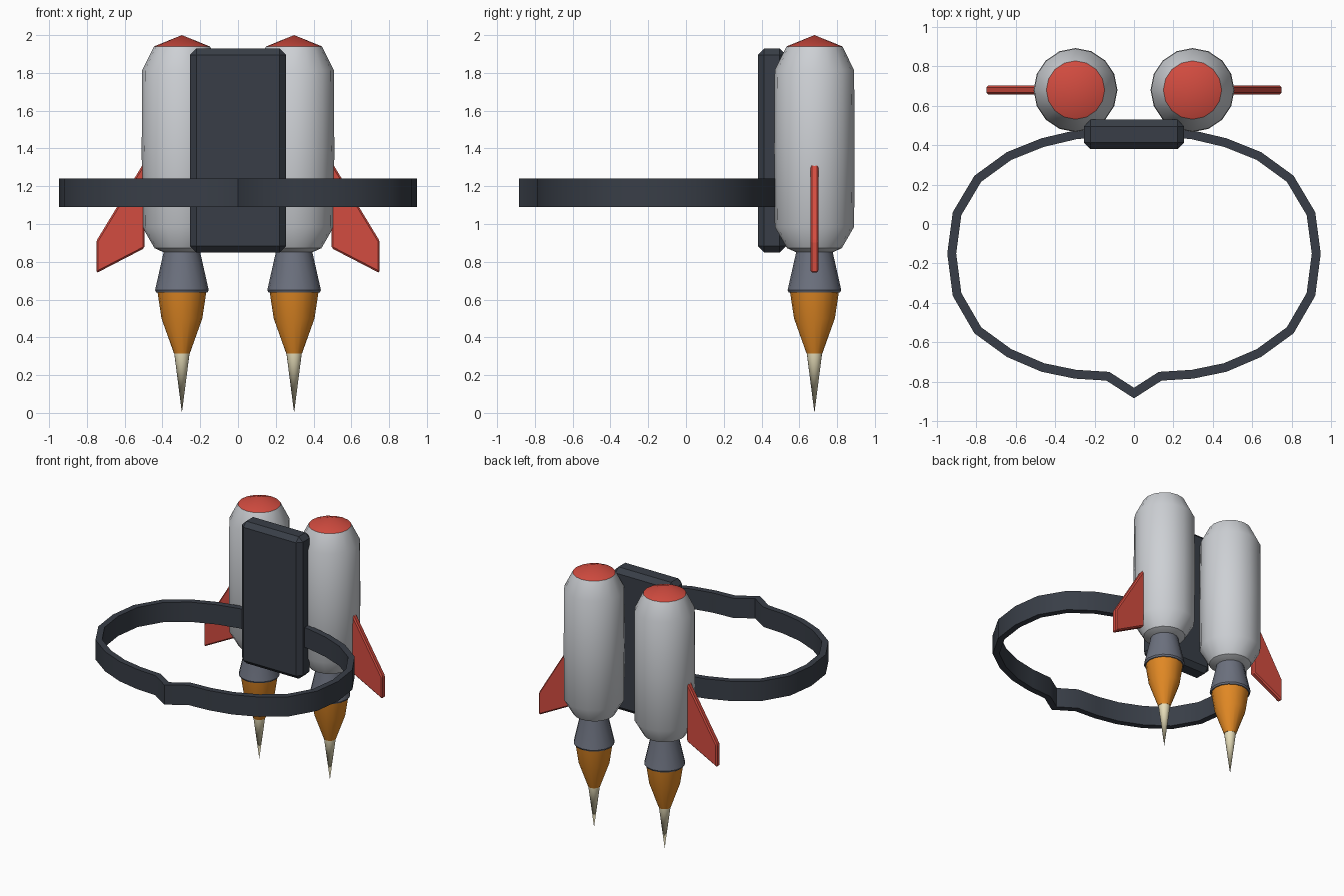
import bpy, bmesh, math

if "Cube" in bpy.data.objects:
    bpy.data.objects.remove(bpy.data.objects["Cube"])


def material(name, rgb):
    m = bpy.data.materials.new(name)
    m.diffuse_color = (*rgb, 1)
    m.use_nodes = True
    m.node_tree.nodes["Principled BSDF"].inputs["Base Color"].default_value = m.diffuse_color
    return m


WHITE = material("light grey shell", (0.61, 0.63, 0.66))
RED = material("red", (0.65, 0.072, 0.051))
DARK = material("charcoal", (0.04, 0.048, 0.063))
STEEL = material("steel grey", (0.15, 0.165, 0.21))
ORANGE = material("orange flame", (0.76, 0.25, 0.018))
CREAM = material("cream flame", (0.80, 0.73, 0.49))


def finish(name, bm, mats, angle=35, bevel=0):
    bmesh.ops.recalc_face_normals(bm, faces=bm.faces)
    me = bpy.data.meshes.new(name)
    bm.to_mesh(me)
    bm.free()
    ob = bpy.data.objects.new(name, me)
    bpy.context.collection.objects.link(ob)
    for m in mats:
        me.materials.append(m)
    if bevel:
        mod = ob.modifiers.new("bevel", 'BEVEL')
        mod.width = bevel
        mod.segments = 1
    if angle:
        bpy.ops.object.select_all(action='DESELECT')
        ob.select_set(True)
        bpy.context.view_layer.objects.active = ob
        bpy.ops.object.shade_smooth_by_angle(angle=math.radians(angle))
    return ob


def lathe(name, profile, cx, cy, mats, sides=16, cap_above=None):
    """Revolve (radius, z) points, a zero radius makes a tip."""
    bm = bmesh.new()
    rings = []
    for r, z in profile:
        n = 1 if r == 0 else sides
        rings.append([bm.verts.new((cx + r * math.cos(math.tau * i / sides),
                                    cy + r * math.sin(math.tau * i / sides), z))
                      for i in range(n)])
    for a, b in zip(rings, rings[1:]):
        for i in range(sides):
            j = (i + 1) % sides
            quad = [a[i % len(a)], a[j % len(a)], b[j % len(b)], b[i % len(b)]]
            bm.faces.new(list(dict.fromkeys(quad)))
    for ring in (rings[0], rings[-1]):
        if len(ring) > 1:
            bm.faces.new(ring)
    if cap_above:
        for f in bm.faces:
            f.material_index = int(f.calc_center_median().z > cap_above)
    return finish(name, bm, mats)


TX, TY = 0.297, 0.68
for side, s in (("left", -1), ("right", 1)):
    x = s * TX
    # tank with red nose cap
    lathe(side + "_tank",
          [(0.085, 0.845), (0.145, 0.872), (0.21, 0.985), (0.213, 1.4),
           (0.21, 1.815), (0.148, 1.94), (0, 2.0)],
          x, TY, [WHITE, RED], cap_above=1.945)
    # engine nozzle
    lathe(side + "_nozzle",
          [(0.096, 0.86), (0.098, 0.845), (0.142, 0.65), (0.136, 0.638)],
          x, TY, [STEEL])
    # outer flame and pale tip
    lathe(side + "_flame",
          [(0.13, 0.645), (0.108, 0.5), (0.042, 0.315)], x, TY, [ORANGE])
    lathe(side + "_flame_tip", [(0.041, 0.33), (0.04, 0.31), (0, 0.0)], x, TY, [CREAM])

    # swept fin
    bm = bmesh.new()
    outline = [(0.495, 1.33), (0.495, 0.872), (0.75, 0.74), (0.75, 0.91)]
    face = bm.faces.new([bm.verts.new((s * px, TY - 0.022, pz)) for px, pz in outline])
    ext = bmesh.ops.extrude_face_region(bm, geom=[face])
    bmesh.ops.translate(bm, vec=(0, 0.044, 0),
                        verts=[v for v in ext["geom"] if isinstance(v, bmesh.types.BMVert)])
    finish(side + "_fin", bm, [RED], angle=0, bevel=0.009)

# back plate
bm = bmesh.new()
bmesh.ops.create_cube(bm, size=1)
bmesh.ops.scale(bm, vec=(0.51, 0.15, 1.08), verts=bm.verts)
bmesh.ops.translate(bm, vec=(0, 0.455, 1.39), verts=bm.verts)
finish("back_plate", bm, [DARK], angle=0, bevel=0.034)

# belt: right half of the outer loop, mirrored, with a pointed buckle at the front
half = [(0.14, -0.795), (0.30, -0.785), (0.47, -0.75), (0.645, -0.675),
        (0.81, -0.555), (0.92, -0.365), (0.948, -0.15), (0.92, 0.06),
        (0.81, 0.245), (0.645, 0.365), (0.47, 0.435), (0.30, 0.475), (0.14, 0.49)]
outer = [(0, -0.885)] + half + [(-px, py) for px, py in reversed(half)]
n = len(outer)
inner = []
for i, (px, py) in enumerate(outer):
    (ax, ay), (bx, by) = outer[i - 1], outer[(i + 1) % n]
    # mitred inset of 0.045 along the corner bisector
    d1 = math.atan2(py - ay, px - ax)
    d2 = math.atan2(by - py, bx - px)
    turn = (d2 - d1 + math.pi) % math.tau - math.pi
    normal = d1 + turn / 2 + math.pi / 2
    w = 0.045 / math.cos(turn / 2)
    inner.append((px + w * math.cos(normal), py + w * math.sin(normal)))
bm = bmesh.new()
loops = [[bm.verts.new((px, py, z)) for px, py in pts]
         for pts, z in ((outer, 1.09), (outer, 1.24), (inner, 1.24), (inner, 1.09))]
for k in range(4):
    a, b = loops[k], loops[(k + 1) % 4]
    for i in range(n):
        j = (i + 1) % n
        bm.faces.new((a[i], a[j], b[j], b[i]))
finish("belt", bm, [DARK])
